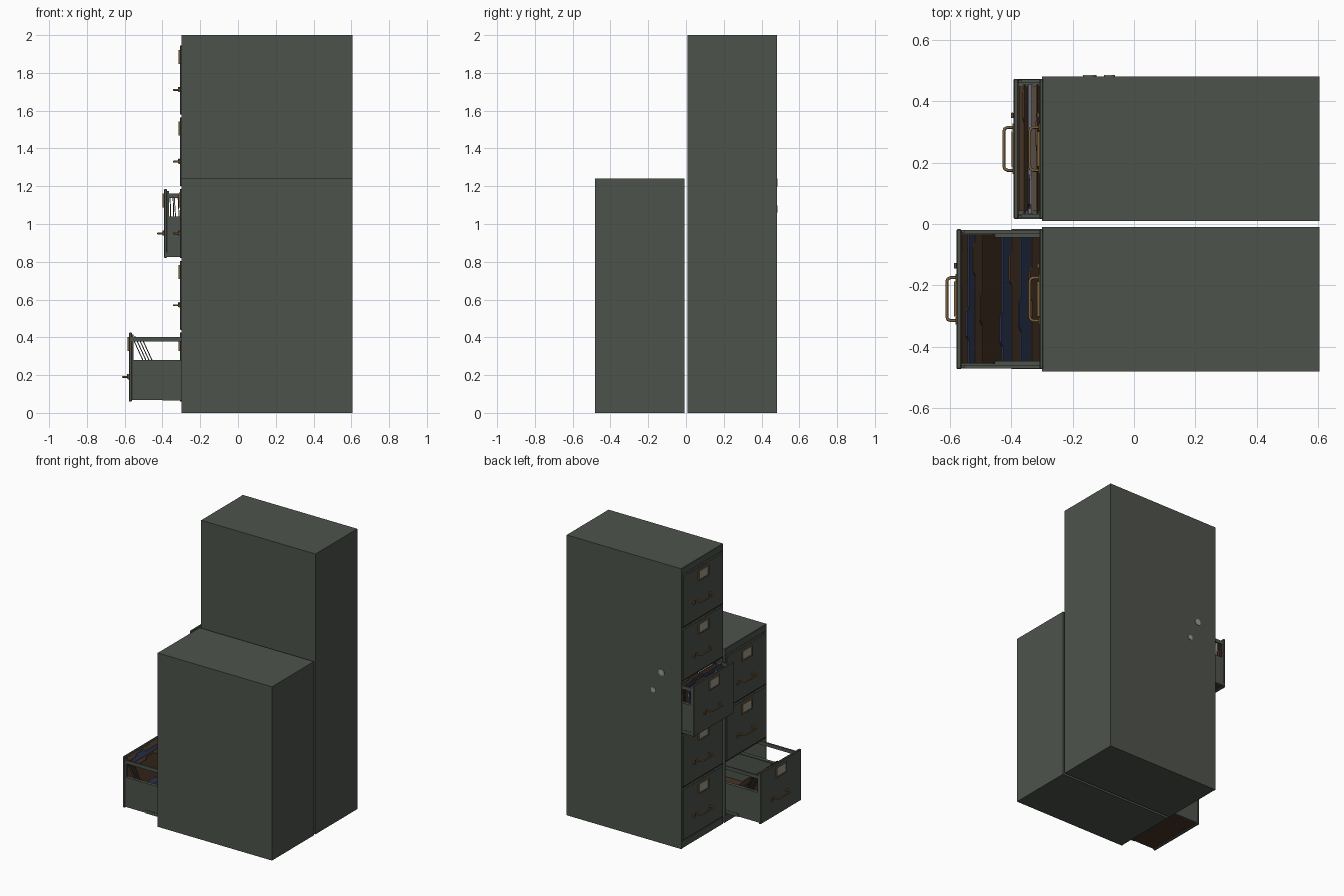
import bpy, bmesh, math, random
from mathutils import Vector, Matrix

random.seed(4)
if "Cube" in bpy.data.objects:
    bpy.data.objects.remove(bpy.data.objects["Cube"], do_unlink=True)


def material(name, r, g, b):
    m = bpy.data.materials.new(name)
    m.use_nodes = True
    m.diffuse_color = (r, g, b, 1)
    m.node_tree.nodes["Principled BSDF"].inputs["Base Color"].default_value = (r, g, b, 1)
    return m


GREEN = material("grey green steel", 0.075, 0.086, 0.071)
DARK = material("dark interior", 0.03, 0.034, 0.028)
BRASS = material("aged brass", 0.2, 0.12, 0.045)
PAPER = material("label paper", 0.33, 0.34, 0.3)
BLUE = material("blue folder", 0.035, 0.05, 0.12)
BROWN = material("brown folder", 0.1, 0.055, 0.028)
RUST = material("dark brown board", 0.06, 0.033, 0.018)
CREAM = material("loose paper", 0.42, 0.34, 0.29)

SIDE = 0.015
PITCH = 0.38
FRONT_H = 0.365
BASE = 0.06
FACE = -0.30
BACK = 0.605


def finish(name, bm, mat):
    bmesh.ops.recalc_face_normals(bm, faces=bm.faces)
    me = bpy.data.meshes.new(name)
    bm.to_mesh(me)
    bm.free()
    me.materials.append(mat)
    ob = bpy.data.objects.new(name, me)
    bpy.context.scene.collection.objects.link(ob)
    return ob


def box(name, lo, hi, mat, bevel=0):
    """Box between two opposite corners."""
    lo, hi = Vector(lo), Vector(hi)
    bm = bmesh.new()
    bmesh.ops.create_cube(bm, size=1)
    bmesh.ops.scale(bm, vec=hi - lo, verts=bm.verts)
    bmesh.ops.translate(bm, vec=(lo + hi) / 2, verts=bm.verts)
    ob = finish(name, bm, mat)
    if bevel:
        mod = ob.modifiers.new("Bevel", 'BEVEL')
        mod.width = bevel
        mod.segments = 1
    return ob


def tube(name, points, radius, mat):
    cu = bpy.data.curves.new(name, 'CURVE')
    cu.dimensions = '3D'
    cu.bevel_depth = radius
    cu.bevel_resolution = 2
    cu.use_fill_caps = True
    sp = cu.splines.new('POLY')
    sp.points.add(len(points) - 1)
    for p, co in zip(sp.points, points):
        p.co = (*co, 1)
    cu.materials.append(mat)
    ob = bpy.data.objects.new(name, cu)
    bpy.context.scene.collection.objects.link(ob)


def folder(name, x, yc, z, height, lean, mat, tab, half=0.21):
    """Upright card with a sloped tab, leaning toward the drawer front."""
    tw, th = 0.055, 0.015
    outline = [(-half, 0), (half, 0), (half, height), (tab + tw, height),
               (tab + tw - th, height + th), (tab - tw + th, height + th),
               (tab - tw, height), (-half, height)]
    bm = bmesh.new()
    face = bm.faces.new([bm.verts.new((0, y, h)) for y, h in outline])
    ext = bmesh.ops.extrude_face_region(bm, geom=[face])
    moved = [v for v in ext["geom"] if isinstance(v, bmesh.types.BMVert)]
    bmesh.ops.translate(bm, vec=(0.005, 0, 0), verts=moved)
    bm.transform(Matrix.Translation((x, yc, z)) @ Matrix.Rotation(-lean, 4, 'Y'))
    finish(name, bm, mat)


def drawer_face(name, x, yc, z):
    """Front panel with label holder, pull handle and thumb latch."""
    half = 0.228
    box(name + "_front", (x - 0.008, yc - half, z), (x + 0.008, yc + half, z + FRONT_H), GREEN, 0.003)
    out = x - 0.008
    # label holder
    lz = z + 0.305
    box(name + "_label", (out - 0.004, yc - 0.05, lz - 0.03), (out, yc + 0.05, lz + 0.03), PAPER)
    for s in (-1, 1):
        box(name + "_label_edge", (out - 0.008, yc + s * 0.053 - 0.004, lz - 0.037),
            (out, yc + s * 0.053 + 0.004, lz + 0.037), BRASS)
        box(name + "_label_rail", (out - 0.008, yc - 0.057, lz + s * 0.033 - 0.004),
            (out, yc + 0.057, lz + s * 0.033 + 0.004), BRASS)
    # handle
    hz = z + 0.13
    reach = out - 0.032
    path = []
    for s in (-1, 1):
        arm = [(out, s * 0.07), (reach + 0.012, s * 0.07), (reach + 0.003, s * 0.066), (reach, s * 0.057)]
        path += [(px, yc + py, hz) for px, py in (arm if s < 0 else arm[::-1])]
        box(name + "_handle_foot", (out - 0.004, yc + s * 0.07 - 0.012, hz - 0.012),
            (out, yc + s * 0.07 + 0.012, hz + 0.012), BRASS)
    tube(name + "_handle", path, 0.005, BRASS)
    # thumb latch
    box(name + "_latch", (out - 0.009, yc + 0.1, hz - 0.01), (out, yc + 0.118, hz + 0.016), BRASS, 0.002)


def open_drawer(name, x, yc, z):
    """Drawer tray with low sides, upper rails and runners."""
    inner = x + 0.75
    box(name + "_floor", (x, yc - 0.22, z + 0.008), (inner, yc + 0.22, z + 0.016), RUST)
    box(name + "_back", (inner - 0.008, yc - 0.22, z + 0.01), (inner, yc + 0.22, z + 0.22), GREEN)
    box(name + "_front_lining", (x + 0.008, yc - 0.205, z + 0.02), (x + 0.011, yc + 0.205, z + 0.34), BROWN)
    for s in (-1, 1):
        y = yc + s * 0.22
        box(name + "_side", (x, y - 0.005, z + 0.008), (inner, y + 0.005, z + 0.22), GREEN)
        box(name + "_side_lip", (x, y - s * 0.012 - 0.007, z + 0.212), (inner, y - s * 0.012 + 0.007, z + 0.22), GREEN)
        box(name + "_rail", (x, y - 0.006, z + 0.318), (inner, y + 0.006, z + 0.342), GREEN)
        box(name + "_runner", (max(x, FACE - 0.1), y + s * 0.003 - 0.005, z + 0.006),
            (inner, y + s * 0.003 + 0.005, z + 0.028), GREEN)
        box(name + "_front_flange", (x, y - 0.005, z + 0.01), (x + 0.018, y + 0.005, z + 0.355), GREEN)


def cabinet(name, yc, height, count, opened, pull):
    """Open-fronted shell, dividers and a stack of drawers."""
    half = 0.236
    for s in (-1, 1):
        y = sorted((yc + s * half, yc + s * (half - 0.008)))
        box(name + "_side", (FACE, y[0], 0), (BACK, y[1], height), GREEN)
    box(name + "_top", (FACE, yc - half, height - 0.05), (BACK, yc + half, height), GREEN, 0.003)
    box(name + "_base", (FACE, yc - half, 0), (BACK, yc + half, BASE - 0.006), GREEN, 0.003)
    box(name + "_back", (BACK - 0.012, yc - half, 0), (BACK, yc + half, height), GREEN)
    for i in range(count):
        z = BASE + PITCH * i
        tag = name + "_drawer_" + str(i + 1)
        if i:
            box(tag + "_divider", (FACE + 0.003, yc - half + 0.004, z - 0.013),
                (BACK - 0.01, yc + half - 0.004, z - 0.002), DARK)
        x = FACE
        if i == opened:
            x -= pull
            open_drawer(tag, x, yc, z)
        drawer_face(tag, x, yc, z)


TALL_Y, SHORT_Y = 0.245, -0.245
cabinet("tall_cabinet", TALL_Y, 2.0, 5, 2, 0.084)
cabinet("short_cabinet", SHORT_Y, 1.24, 3, 0, 0.27)

# packed folders in the tall cabinet
z = BASE + 2 * PITCH + 0.02
for i in range(12):
    folder("packed_folder", -0.352 + 0.016 * i, TALL_Y, z, 0.31 + random.uniform(-0.015, 0.01),
           random.uniform(0.03, 0.07), (BROWN, BLUE, CREAM, BROWN, BLUE, BROWN)[i % 6],
           random.choice((-0.14, -0.05, 0.05, 0.14)))

# leaning folders in the short cabinet's lowest drawer
z = BASE + 0.02
for i, mat in enumerate((BROWN, BLUE, BROWN, RUST)):
    folder("leaning_folder", -0.415 + 0.016 * i, SHORT_Y, z, 0.36 - 0.015 * i, 0.43, mat,
           (0.1, -0.08, 0.13, -0.03)[i])

# slumped folders behind them
for x, mat, tab in ((-0.38, BLUE, 0.12), (-0.345, BLUE, -0.1), (-0.315, BROWN, 0.1),
                    (-0.285, BLUE, -0.05), (-0.25, BROWN, 0.05)):
    folder("slumped_folder", x, SHORT_Y, z, 0.18, 0.5, mat, tab)

# round magnets on the tall cabinet's side
for x, mz, r in ((-0.145, 1.22, 0.022), (-0.08, 1.08, 0.018)):
    bm = bmesh.new()
    bmesh.ops.create_cone(bm, cap_ends=True, segments=20, radius1=r, radius2=r, depth=0.006)
    bm.transform(Matrix.Translation((x, TALL_Y + 0.237, mz)) @ Matrix.Rotation(math.pi / 2, 4, 'X'))
    finish("side_magnet", bm, PAPER)
